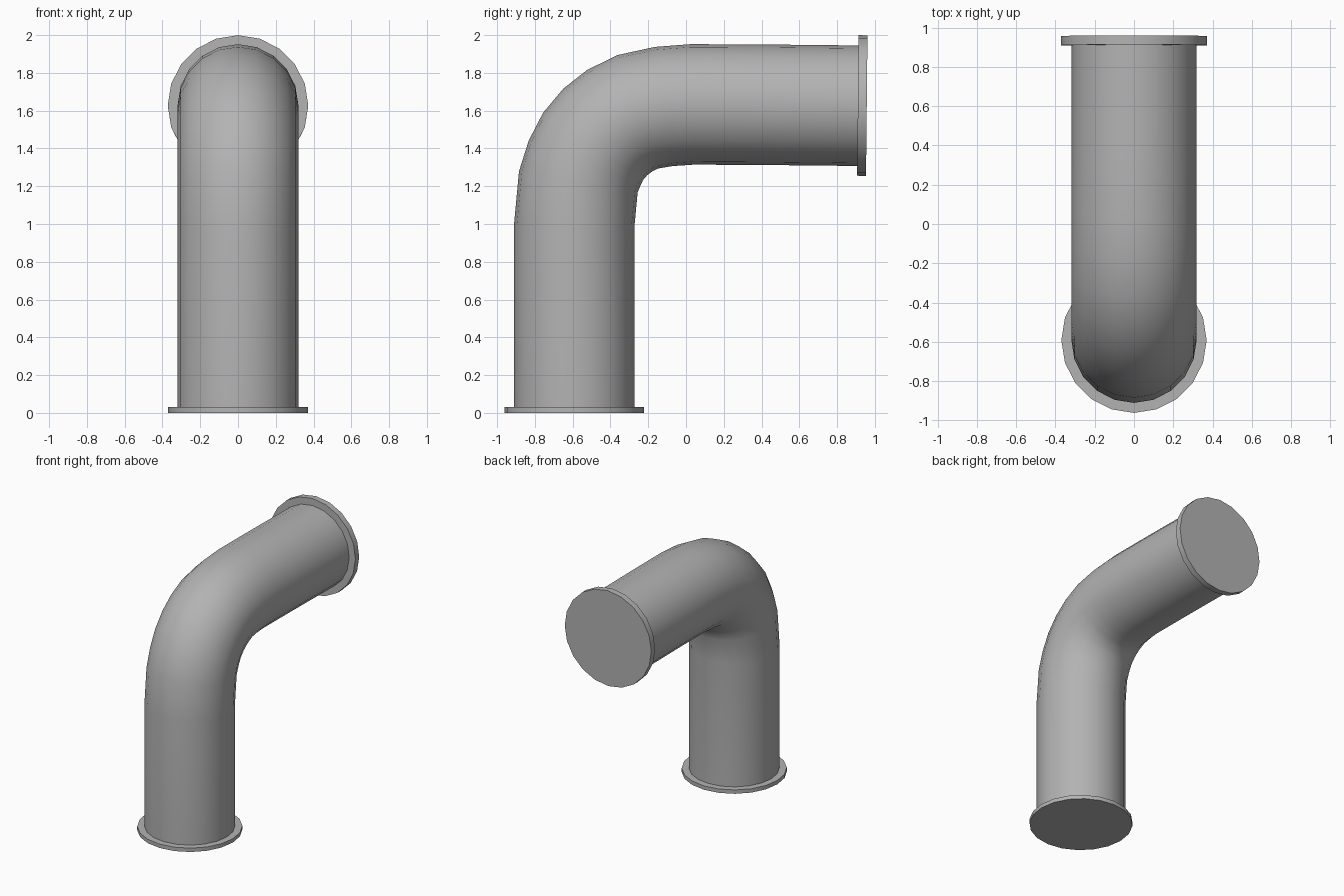
import bpy, bmesh
from math import sin, cos, pi, radians
from mathutils import Vector

if "Cube" in bpy.data.objects:
    bpy.data.objects.remove(bpy.data.objects["Cube"])

SIDES = 20

# Dark grey finish shared by all parts
grey = bpy.data.materials.new("dark_grey")
grey.diffuse_color = (0.45, 0.45, 0.45, 1)
grey.use_nodes = True
grey.node_tree.nodes["Principled BSDF"].inputs["Base Color"].default_value = grey.diffuse_color


def make_tube(name, path, radius, angles):
    """Sweep a round section along a (y, z) path; angles are tangents in degrees."""
    bm = bmesh.new()
    rings = []
    for (y, z), a in zip(path, angles):
        a = radians(a)
        normal = Vector((0, -sin(a), cos(a)))
        ring = []
        for i in range(SIDES):
            t = 2 * pi * i / SIDES
            ring.append(bm.verts.new(Vector((radius * cos(t), y, z)) + normal * radius * sin(t)))
        rings.append(ring)
    for r0, r1 in zip(rings, rings[1:]):
        for i in range(SIDES):
            j = (i + 1) % SIDES
            bm.faces.new((r0[i], r0[j], r1[j], r1[i]))
    bm.faces.new(rings[0])
    bm.faces.new(rings[-1])
    bmesh.ops.recalc_face_normals(bm, faces=bm.faces)
    mesh = bpy.data.meshes.new(name)
    bm.to_mesh(mesh)
    bm.free()
    mesh.materials.append(grey)
    obj = bpy.data.objects.new(name, mesh)
    bpy.context.collection.objects.link(obj)
    bpy.ops.object.select_all(action='DESELECT')
    obj.select_set(True)
    bpy.context.view_layer.objects.active = obj
    bpy.ops.object.shade_smooth_by_angle(angle=radians(30))
    return obj


# Bent pipe: upright leg, elbow, horizontal leg
path = [(-0.592, 0.01), (-0.592, 0.99), (-0.57, 1.224), (-0.537, 1.322),
        (-0.492, 1.411), (-0.428, 1.487), (-0.351, 1.547), (-0.256, 1.594),
        (-0.118, 1.622), (0.03, 1.633), (0.35, 1.632), (0.65, 1.629), (0.93, 1.626)]
angles = [90, 89.5, 80, 68, 56, 44, 33, 20, 8.5, 1.5, 0, -0.5, -0.6]
make_tube("bent_pipe", path, 0.319, angles)

# End flanges
make_tube("base_flange", [(-0.592, 0.0), (-0.592, 0.03)], 0.37, [90, 90])
make_tube("outlet_flange", [(0.91, 1.6275), (0.957, 1.627)], 0.372, [-0.6, -0.6])
